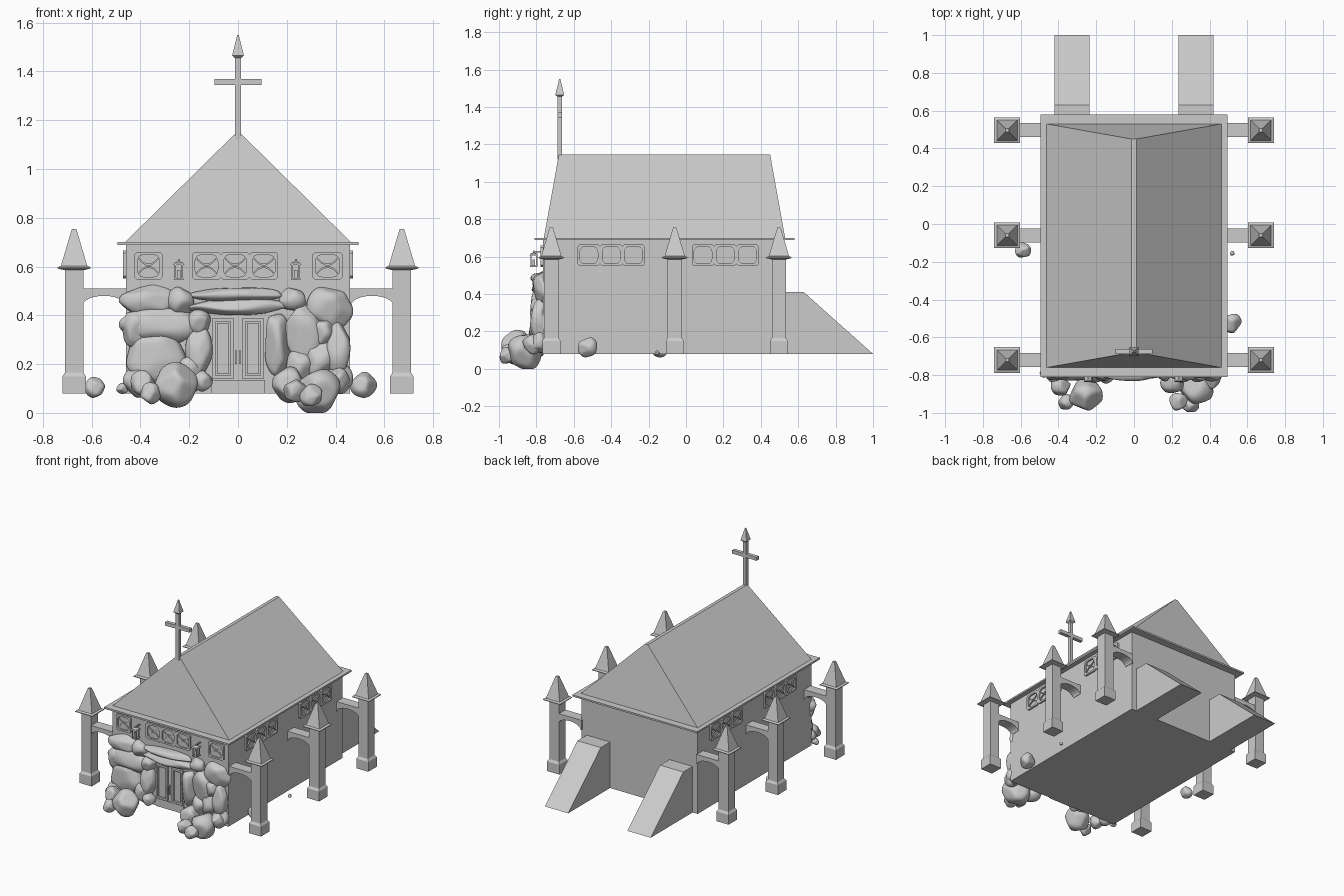
import bpy, bmesh, math, random
from mathutils import Vector

if "Cube" in bpy.data.objects:
    bpy.data.objects.remove(bpy.data.objects["Cube"])

random.seed(4)
grey = bpy.data.materials.new("stone_grey")
grey.diffuse_color = (0.6, 0.6, 0.6, 1)
grey.use_nodes = True
grey.node_tree.nodes["Principled BSDF"].inputs["Base Color"].default_value = grey.diffuse_color


def finish(name, bm):
    bmesh.ops.recalc_face_normals(bm, faces=bm.faces)
    me = bpy.data.meshes.new(name)
    bm.to_mesh(me)
    bm.free()
    me.materials.append(grey)
    ob = bpy.data.objects.new(name, me)
    bpy.context.collection.objects.link(ob)
    return ob


def add_box(bm, x0, x1, y0, y1, z0, z1):
    v = [bm.verts.new((x, y, z)) for x in (x0, x1) for y in (y0, y1) for z in (z0, z1)]
    for f in ((0, 1, 3, 2), (4, 6, 7, 5), (0, 4, 5, 1), (2, 3, 7, 6), (0, 2, 6, 4), (1, 5, 7, 3)):
        bm.faces.new([v[i] for i in f])


def box(name, *b):
    bm = bmesh.new()
    add_box(bm, *b)
    return finish(name, bm)


def stack(name, rings, cx=0, cy=0):
    """Rectangular rings (half x, half y, z, y shift) joined upward."""
    bm = bmesh.new()
    prev = None
    for hx, hy, z, dy in rings:
        ring = [bm.verts.new((cx + sx * hx, cy + dy + sy * hy, z))
                for sx, sy in ((-1, -1), (1, -1), (1, 1), (-1, 1))]
        if prev:
            for i in range(4):
                bm.faces.new((prev[i], prev[i - 1], ring[i - 1], ring[i]))
        else:
            bm.faces.new(ring)
        prev = ring
    bm.faces.new(prev)
    return finish(name, bm)


def prism(name, pts, axis, a, b):
    """Extrude a profile along x or y from a to b."""
    bm = bmesh.new()
    f = bm.faces.new([bm.verts.new((a, p, z) if axis == 'x' else (p, a, z)) for p, z in pts])
    new = bmesh.ops.extrude_face_region(bm, geom=[f])['geom']
    d = Vector((b - a, 0, 0) if axis == 'x' else (0, b - a, 0))
    bmesh.ops.translate(bm, vec=d, verts=[g for g in new if isinstance(g, bmesh.types.BMVert)])
    return finish(name, bm)


# Hall, eave slab and hipped roof
box("hall_walls", -0.46, 0.46, -0.765, 0.525, 0.08, 0.69)
box("eave_slab", -0.495, 0.495, -0.81, 0.58, 0.688, 0.70)
stack("roof", [(0.463, 0.645, 0.70, -0.115), (0.012, 0.565, 1.145, -0.115)])

# Cross with pointed finial
stack("cross_post", [(0.013, 0.013, 1.12, 0), (0.013, 0.013, 1.46, 0)], 0, -0.675)
box("cross_arm", -0.097, 0.097, -0.688, -0.662, 1.345, 1.37)
stack("cross_finial", [(0.013, 0.013, 1.455, 0), (0.024, 0.024, 1.465, 0), (0.003, 0.003, 1.55, 0)], 0, -0.675)

# Side pillars with arched links to the walls
for s in (-1, 1):
    for y in (-0.72, -0.06, 0.497):
        stack("pillar", [(h, h, z, 0) for h, z in (
            (0.048, 0.08), (0.048, 0.15), (0.038, 0.165), (0.038, 0.585),
            (0.068, 0.592), (0.068, 0.597), (0.054, 0.603), (0.009, 0.755))], s * 0.672, y)
        arc = [(s * (0.55 + 0.087 * math.cos(t)), 0.44 + 0.04 * math.sin(t))
               for t in [math.pi * i / 12 for i in range(13)]]
        prism("arch_link", [(s * 0.64, 0.44), (s * 0.64, 0.51), (s * 0.455, 0.51), (s * 0.455, 0.44)]
              + arc[::-1], 'y', y - 0.037, y + 0.037)

# Sloped rear buttresses
for s in (-1, 1):
    prism("rear_buttress", [(0.52, 0.08), (0.52, 0.41), (0.63, 0.41), (1.0, 0.08)], 'x', s * 0.235, s * 0.42)


def window_strip(name, width, cells, place):
    """Framed strip with oval openings and crossed bars; place maps (u, w, depth) to a point."""
    bm = bmesh.new()
    h, pad = 0.0575, 0.012
    cw = width / cells

    def P(u, w, d):
        return bm.verts.new(place(u, w, d))
    add = []
    for c in range(cells):
        cu = -width / 2 + cw * (c + 0.5)
        rows = []
        for i in range(32):
            t = math.tau * (i + 0.5) / 32
            co, si = math.cos(t), math.sin(t)
            k = 1 / max(abs(co), abs(si))
            r = (co ** 4 + si ** 4) ** -0.25          # rounded opening
            ou, ow = co * k * cw / 2, si * k * h
            iu, iw = co * r * (cw / 2 - pad), si * r * (h - pad)
            rows.append((P(cu + ou, ow, 0), P(cu + ou, ow, 0.013), P(cu + iu, iw, 0.013), P(cu + iu, iw, 0.003)))
        for i in range(32):
            a, b = rows[i - 1], rows[i]
            for j in range(3):
                bm.faces.new((a[j], b[j], b[j + 1], a[j + 1]))
        bm.faces.new([r[3] for r in rows])
        # bowed crossing bars
        for s in (-1, 1):
            strip = []
            for i in range(9):
                u = -1 + i / 4
                w = s * (0.1 + 0.75 * u * u) * (h - pad)
                strip.append([P(cu + u * (cw / 2 - pad), w + o, d) for o, d in
                              ((-0.004, 0.003), (-0.004, 0.010), (0.004, 0.010), (0.004, 0.003))])
            for a, b in zip(strip, strip[1:]):
                for j in range(3):
                    bm.faces.new((a[j], b[j], b[j + 1], a[j + 1]))
    finish(name, bm)


for cx, wd, n in ((-0.367, 0.116, 1), (-0.012, 0.352, 3), (0.367, 0.122, 1)):
    window_strip("front_window", wd, n, lambda u, w, d: (cx + u, -0.764 - d, 0.603 + w))
for s in (-1, 1):
    for cy in (-0.4, 0.21):
        window_strip("side_window", 0.358, 3, lambda u, w, d: (s * (0.459 + d), cy + u, 0.608 + w))

# Double door with raised frames and handles, and threshold
box("door_threshold", -0.11, 0.11, -0.772, -0.76, 0.08, 0.135)
for s in (-1, 1):
    bm = bmesh.new()
    for a, b, z0, z1 in ((0.016, 0.03, 0.14, 0.388), (0.092, 0.106, 0.14, 0.388),
                         (0.03, 0.092, 0.14, 0.154), (0.03, 0.092, 0.374, 0.388)):
        add_box(bm, min(s * a, s * b), max(s * a, s * b), -0.78, -0.76, z0, z1)
    add_box(bm, s * 0.061 - 0.025, s * 0.061 + 0.025, -0.772, -0.76, 0.16, 0.368)
    finish("door_leaf", bm)
    box("door_handle", s * 0.008 - 0.004, s * 0.008 + 0.004, -0.795, -0.76, 0.20, 0.255)

# Lanterns on wall brackets
for x in (-0.243, 0.237):
    stack("lantern_base", [(0.02, 0.02, 0.545, 0), (0.02, 0.02, 0.553, 0)], x, -0.813)
    stack("lantern_roof", [(0.023, 0.023, 0.607, 0), (0.019, 0.019, 0.615, 0), (0.004, 0.004, 0.622, 0),
                           (0.004, 0.004, 0.632, 0)], x, -0.813)
    stack("lantern_glow", [(0.007, 0.007, 0.55, 0), (0.007, 0.007, 0.585, 0)], x, -0.813)
    for sx in (-1, 1):
        for sy in (-1, 1):
            stack("lantern_bar", [(0.003, 0.003, 0.55, 0), (0.003, 0.003, 0.61, 0)], x + sx * 0.015, -0.813 + sy * 0.015)
    box("lantern_bracket", x - 0.004, x + 0.004, -0.813, -0.76, 0.622, 0.63)


def rock(name, x, y, z, rx, ry, rz):
    """Ball trimmed by random planes, then softened."""
    bm = bmesh.new()
    bmesh.ops.create_icosphere(bm, subdivisions=4, radius=1)
    planes = [(Vector([random.gauss(0, 1) for _ in range(3)]).normalized(), random.uniform(0.8, 0.95))
              for _ in range(14)]
    for v in bm.verts:
        d = v.co.normalized()
        v.co = d * min([1.08] + [k / d.dot(n) for n, k in planes if d.dot(n) > 0.1])
    for _ in range(2):
        bmesh.ops.smooth_vert(bm, verts=bm.verts, factor=0.5, use_axis_x=True, use_axis_y=True, use_axis_z=True)
    for v in bm.verts:
        v.co = (x + v.co.x * rx * 1.06, y + v.co.y * ry * 1.06, max(0, z + v.co.z * rz * 1.06))
    for f in bm.faces:
        f.smooth = True
    finish(name, bm)


# Rock facing around the door: x, z, half width, half height
for x, z, rx, rz in ((-0.37, 0.455, 0.108, 0.07), (-0.235, 0.457, 0.052, 0.055), (-0.32, 0.36, 0.15, 0.075),
                     (-0.34, 0.235, 0.12, 0.10), (-0.16, 0.37, 0.045, 0.05), (-0.16, 0.25, 0.05, 0.10),
                     (-0.2, 0.16, 0.06, 0.07), (-0.41, 0.13, 0.055, 0.06), (-0.42, 0.34, 0.05, 0.08),
                     (0.225, 0.465, 0.055, 0.045), (0.375, 0.43, 0.09, 0.085), (0.16, 0.29, 0.05, 0.125),
                     (0.27, 0.33, 0.08, 0.12), (0.41, 0.26, 0.055, 0.10), (0.33, 0.22, 0.06, 0.08),
                     (0.25, 0.19, 0.06, 0.07), (0.41, 0.14, 0.055, 0.06), (0.35, 0.33, 0.05, 0.06)):
    rock("facing_rock", x, -0.765 - 0.06 * (0.5 - z) * (z < 0.4), z, rx, 0.05, rz)
rock("lintel_rock_upper", -0.005, -0.775, 0.485, 0.175, 0.05, 0.028)
rock("lintel_rock_lower", -0.005, -0.775, 0.437, 0.195, 0.05, 0.032)

# Loose boulders at the front corners and beside the walls
for x, y, z, r in ((-0.255, -0.905, 0.115, 0.083), (-0.39, -0.86, 0.12, 0.05), (-0.36, -0.945, 0.08, 0.04),
                   (-0.145, -0.80, 0.13, 0.04), (-0.475, -0.79, 0.10, 0.022), (0.33, -0.865, 0.085, 0.088),
                   (0.21, -0.83, 0.115, 0.066), (0.235, -0.94, 0.09, 0.045), (0.30, -0.955, 0.07, 0.043),
                   (0.41, -0.82, 0.13, 0.05), (0.515, -0.525, 0.115, 0.05), (-0.585, -0.14, 0.105, 0.04),
                   (0.52, -0.155, 0.085, 0.012)):
    rock("boulder", x, y, z, r, r, r)
